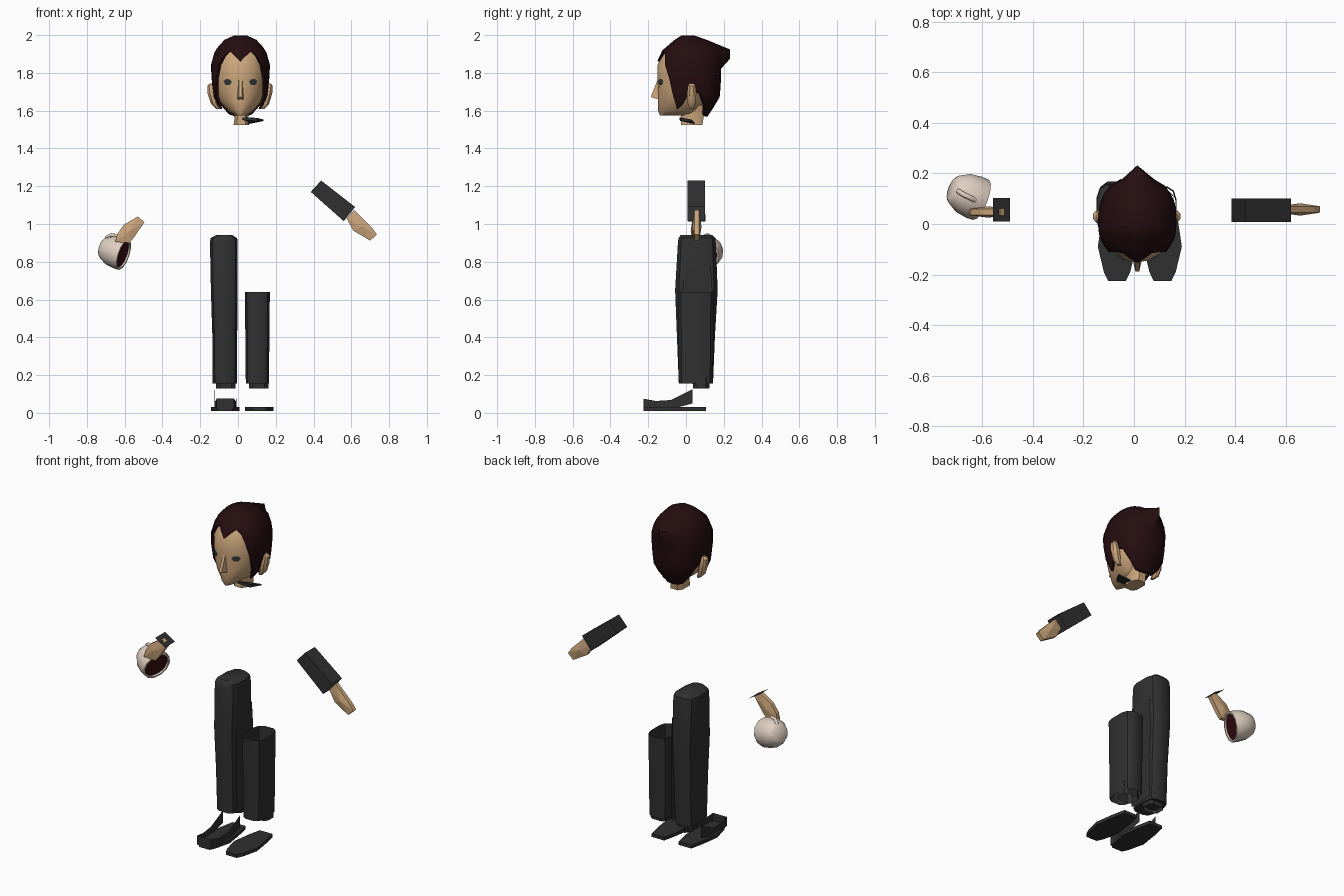
import bpy, math
from mathutils import Vector

if "Cube" in bpy.data.objects:
    bpy.data.objects.remove(bpy.data.objects["Cube"])


def material(name, rgb):
    m = bpy.data.materials.new(name)
    m.diffuse_color = (*rgb, 1)
    m.use_nodes = True
    m.node_tree.nodes["Principled BSDF"].inputs["Base Color"].default_value = m.diffuse_color
    return m


SKIN = material("skin", (0.60, 0.38, 0.20))
HAIR = material("dark_hair", (0.018, 0.004, 0.005))
SUIT = material("charcoal_cloth", (0.030, 0.030, 0.031))
CREAM = material("cream_china", (0.74, 0.62, 0.53))
DRINK = material("dark_drink", (0.045, 0.004, 0.006))
EYE = material("eye_grey", (0.03, 0.04, 0.04))


def build(name, verts, faces, mat, smooth=35, fix=True):
    me = bpy.data.meshes.new(name)
    me.from_pydata([tuple(v) for v in verts], [], faces)
    ob = bpy.data.objects.new(name, me)
    bpy.context.collection.objects.link(ob)
    me.materials.append(mat)
    bpy.ops.object.select_all(action='DESELECT')
    ob.select_set(True)
    bpy.context.view_layer.objects.active = ob
    if fix:
        bpy.ops.object.mode_set(mode='EDIT')
        bpy.ops.mesh.select_all(action='SELECT')
        bpy.ops.mesh.normals_make_consistent(inside=False)
        bpy.ops.object.mode_set(mode='OBJECT')
    if smooth:
        bpy.ops.object.shade_smooth_by_angle(angle=math.radians(smooth))
    return ob


def loft(name, rings, mat, caps=(True, True), smooth=35):
    """Skin a list of equally long closed rings."""
    n = len(rings[0])
    verts = [v for r in rings for v in r]
    faces = [(i * n + j, i * n + (j + 1) % n, (i + 1) * n + (j + 1) % n, (i + 1) * n + j)
             for i in range(len(rings) - 1) for j in range(n)]
    if caps[0]:
        faces.append(tuple(range(n))[::-1])
    if caps[1]:
        faces.append(tuple(range(len(verts) - n, len(verts))))
    return build(name, verts, faces, mat, smooth)


def box_ring(z, x0, x1, y0, y1, n=12, power=0.6):
    """Rounded rectangle at height z."""
    pts = []
    for i in range(n):
        a = 2 * math.pi * (i + 0.5) / n
        c, s = math.cos(a), math.sin(a)
        pts.append(((x0 + x1) / 2 + (x1 - x0) / 2 * math.copysign(abs(c) ** power, c),
                    (y0 + y1) / 2 + (y1 - y0) / 2 * math.copysign(abs(s) ** power, s), z))
    return pts


def interp(table, z):
    if z <= table[0][0]:
        return table[0][1:]
    for a, b in zip(table, table[1:]):
        if z <= b[0]:
            t = (z - a[0]) / (b[0] - a[0])
            return [p + (q - p) * t for p, q in zip(a[1:], b[1:])]
    return table[-1][1:]


CX = 0.013  # middle of the head


def surf(table, deg, z, k=1.0, power=1.0):
    """Point on a head-like shell; angle 0 is the front."""
    xh, yf, yb = interp(table, z)
    s, c = math.sin(math.radians(deg)), math.cos(math.radians(deg))
    if c < 0:
        s, c = math.copysign(abs(s) ** power, s), -abs(c) ** power
    return (CX + k * xh * s, k * (yf * c if c > 0 else -yb * c), z)


# head: (height, half width, front, back)
FACE = [(1.575, 0.035, -0.138, 0.03), (1.60, 0.07, -0.148, 0.06), (1.65, 0.112, -0.148, 0.10),
        (1.70, 0.130, -0.150, 0.13), (1.76, 0.138, -0.152, 0.15), (1.84, 0.138, -0.152, 0.15),
        (1.91, 0.115, -0.115, 0.13), (1.96, 0.06, -0.05, 0.07)]
loft("head", [[surf(FACE, d, r[0]) for d in range(0, 360, 20)] for r in FACE], SKIN, smooth=50)

# hair shell with a pointed hairline
SHELL = [(1.57, 0.075, -0.13, 0.115), (1.60, 0.108, -0.155, 0.135), (1.67, 0.142, -0.162, 0.178),
         (1.75, 0.152, -0.164, 0.185), (1.84, 0.157, -0.162, 0.187), (1.92, 0.135, -0.125, 0.180),
         (1.975, 0.085, -0.06, 0.11)]
LINE = [(0, 1.86), (12, 1.89), (25, 1.915), (37, 1.89), (47, 1.84), (57, 1.77), (65, 1.68), (72, 1.61),
        (82, 1.63), (95, 1.71), (110, 1.69), (125, 1.63), (140, 1.58), (160, 1.57), (180, 1.57)]
columns = LINE + [(360 - d, z) for d, z in LINE[-2:0:-1]]
STEPS = 8
rows = [[surf(SHELL, d, z, 0.90, 0.8) for d, z in columns]]
for i in range(STEPS + 1):
    row = []
    for d, z0 in columns:
        z = z0 + (1.975 - z0) * i / STEPS
        p = Vector(surf(SHELL, d, z, 1.0, 0.8))
        if abs(d - 180) < 1 and 1.86 < z < 1.95:      # upswept tuft at the back
            p.y = 0.232
        row.append(p)
    rows.append(row)
rows.append([(CX + (p[0] - CX) * 0.4, p[1] * 0.4, 1.998) for p in rows[-1]])
loft("hair", rows, HAIR, caps=(False, True), smooth=40)

# nose, ears, eyes
build("nose", [(CX - 0.009, -0.148, 1.77), (CX + 0.009, -0.148, 1.77), (CX - 0.017, -0.146, 1.66),
               (CX + 0.017, -0.146, 1.66), (CX - 0.008, -0.187, 1.672), (CX + 0.008, -0.187, 1.672)],
      [(0, 2, 4), (1, 5, 3), (0, 4, 5, 1), (2, 3, 5, 4), (0, 1, 3, 2)], SKIN, 0)
for side, label in ((-1, "right"), (1, "left")):
    ear = []
    for z, w, o in ((1.61, 0.012, 0.118), (1.635, 0.022, 0.135), (1.69, 0.027, 0.148),
                    (1.73, 0.022, 0.155), (1.745, 0.012, 0.15)):
        x = CX + side * o
        ear.append(box_ring(z, x - w, x + w * 0.8, 0.03 - w, 0.03 + w, 8, 0.9))
    loft(label + "_ear", ear, SKIN)
    outline = [(19, 1.752), (23, 1.765), (32, 1.768), (40, 1.757), (35, 1.737), (24, 1.737)]
    build(label + "_eye", [surf(FACE, side * d, z, 1.025) for d, z in outline],
          [tuple(range(6))[::side]], EYE, 0, fix=False)

# neck and scrap of collar
loft("neck", [box_ring(1.525, -0.025, 0.06, -0.03, 0.09, 8), box_ring(1.56, -0.02, 0.055, -0.03, 0.095, 8),
              box_ring(1.63, -0.035, 0.065, -0.03, 0.11, 8)], SKIN)
build("collar", [(0.02, -0.035, 1.565), (0.10, -0.03, 1.562), (0.135, 0.03, 1.553), (0.06, 0.045, 1.535),
                 (0.02, -0.035, 1.552), (0.10, -0.03, 1.545), (0.135, 0.03, 1.545), (0.06, 0.045, 1.53)],
      [(0, 1, 2, 3), (7, 6, 5, 4), (0, 4, 5, 1), (1, 5, 6, 2), (2, 6, 7, 3), (3, 7, 4, 0)], SUIT, 0)


def hand(name, outline, y0, y1, ridge):
    """Faceted mitten: outline in x,z with raised middles on both sides."""
    n = len(outline)
    mx = sum(p[0] for p in outline) / n
    mz = sum(p[1] for p in outline) / n
    verts = [(x, y0, z) for x, z in outline] + [(x, y1, z) for x, z in outline]
    verts += [(mx, y0 - ridge, mz), (mx, y1 + ridge, mz)]
    faces = []
    for i in range(n):
        j = (i + 1) % n
        faces += [(i, j, 2 * n), (j + n, i + n, 2 * n + 1), (j, i, i + n, j + n)]
    build(name, verts, faces, SKIN, 0)


hand("left_hand", [(0.575, 1.03), (0.615, 1.075), (0.71, 0.98), (0.735, 0.945), (0.70, 0.912), (0.61, 0.965)],
     0.045, 0.07, 0.012)
hand("right_hand", [(-0.495, 1.01), (-0.53, 1.04), (-0.605, 0.995), (-0.64, 0.945), (-0.65, 0.905),
                    (-0.575, 0.90), (-0.55, 0.93)], 0.035, 0.06, 0.01)

# left sleeve, open at the ends and the back
SLEEVE = [(0.385, 1.17), (0.44, 1.23), (0.62, 1.09), (0.56, 1.015)]
build("left_sleeve", [(x, y, z) for y in (0.007, 0.10) for x, z in SLEEVE],
      [(0, 3, 2, 1), (1, 2, 6, 5), (0, 4, 7, 3), (4, 5, 6, 7)], SUIT, 0)
# flat cuff at the right wrist
build("right_cuff", [(-0.557, 0.01, 1.052), (-0.49, 0.01, 1.012), (-0.49, 0.103, 1.012), (-0.557, 0.103, 1.052)],
      [(0, 1, 2, 3)], SUIT, 0, fix=False)

# tilted cup, its drink and handle
rim = Vector((-0.605, 0.095, 0.838))
axis = Vector((0.88, -0.35, -0.30)).normalized()
u = axis.cross(Vector((0, 0, 1))).normalized()
v = u.cross(axis)


def cup_ring(d, r, n=12):
    return [rim + axis * d + (u * math.cos(2 * math.pi * i / n) + v * math.sin(2 * math.pi * i / n)) * r
            for i in range(n)]


loft("cup", [cup_ring(d, r) for d, r in ((-0.13, 0.045), (-0.12, 0.058), (-0.08, 0.080), (-0.03, 0.087),
                                         (0, 0.085), (0, 0.075), (-0.012, 0.073))],
     CREAM, caps=(True, False), smooth=50)
build("drink", cup_ring(-0.009, 0.075), [tuple(range(12))], DRINK, 0, fix=False)
curve = bpy.data.curves.new("cup_handle", 'CURVE')
curve.dimensions = '3D'
curve.bevel_depth = 0.010
curve.bevel_resolution = 1
path = [(-0.695, 0.135, 0.90), (-0.695, 0.13, 0.93), (-0.672, 0.115, 0.942), (-0.64, 0.10, 0.938),
        (-0.61, 0.085, 0.905)]
sp = curve.splines.new('POLY')
sp.points.add(len(path) - 1)
for p, co in zip(sp.points, path):
    p.co = (*co, 1)
curve.materials.append(CREAM)
bpy.context.collection.objects.link(bpy.data.objects.new("cup_handle", curve))

# trouser legs
loft("right_leg", [box_ring(0.155, -0.135, -0.005, -0.04, 0.145), box_ring(0.40, -0.137, -0.003, -0.05, 0.155),
                   box_ring(0.65, -0.145, 0, -0.06, 0.17), box_ring(0.90, -0.15, 0, -0.045, 0.16),
                   box_ring(0.925, -0.147, -0.003, -0.042, 0.157), box_ring(0.942, -0.115, -0.03, -0.03, 0.14)],
     SUIT)
loft("left_leg", [box_ring(0.155, 0.04, 0.165, -0.04, 0.145), box_ring(0.64, 0.035, 0.17, -0.045, 0.15)],
     SUIT, caps=(False, False))
build("inner_leg_panel", [(0.001, -0.02, 0.16), (0.001, 0.135, 0.16), (0.001, 0.14, 0.65), (0.001, 0.13, 0.775),
                          (0.001, 0.0, 0.775), (0.001, -0.02, 0.65)], [tuple(range(6))], SUIT, 0, fix=False)
for label, x0 in (("right", -0.12), ("left", 0.055)):
    loft(label + "_ankle", [box_ring(0.13, x0, x0 + 0.108, 0.035, 0.125, 8),
                            box_ring(0.21, x0, x0 + 0.108, 0.03, 0.13, 8)], SUIT, caps=(False, False))


# shoes
def sole(name, xm):
    half = [(0.035, -0.225), (0.052, -0.19), (0.076, -0.09), (0.060, 0.02), (0.042, 0.105)]
    pts = [(xm + w, y) for w, y in half] + [(xm - w, y) for w, y in half[::-1]]
    loft(name, [[(x, y, 0.010) for x, y in pts], [(x, y, 0.030) for x, y in pts]], SUIT, smooth=0)


sole("right_sole", -0.067)
sole("left_sole", 0.113)
SIDE = [(-0.225, 0.02, 0.075, 0.046), (-0.16, 0.02, 0.063, 0.053), (-0.08, 0.02, 0.068, 0.058),
        (0.035, 0.05, 0.125, 0.056)]
verts = [(-0.067 + s * w, y, z) for s in (-1, 1) for y, lo, hi, w in SIDE for z in (lo, hi)]
walls = [(o + i, o + i + 2, o + i + 3, o + i + 1) for o in (0, 8) for i in (0, 2, 4)]
build("right_shoe_upper", verts, walls + [(0, 1, 9, 8)], SUIT, 0)
